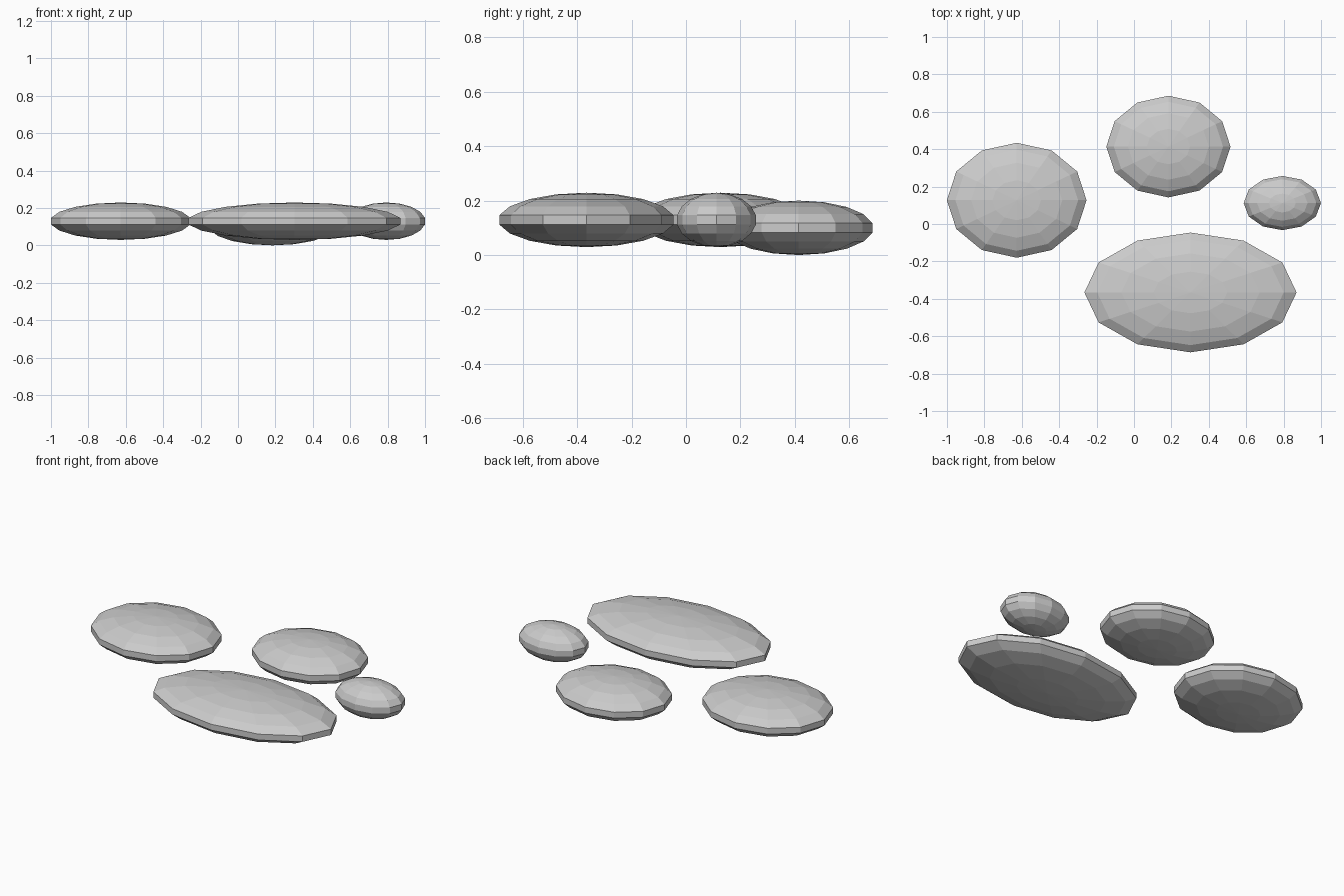
import bpy

if "Cube" in bpy.data.objects:
    bpy.data.objects.remove(bpy.data.objects["Cube"])


def stone(name, centre, half_size):
    """Flat-shaded, flattened low-poly sphere; an odd ring count gives a rim band."""
    bpy.ops.mesh.primitive_uv_sphere_add(segments=12, ring_count=9, radius=1, location=centre)
    obj = bpy.context.object
    obj.name = name
    obj.scale = half_size
    bpy.ops.object.transform_apply(location=False, rotation=False, scale=True)
    bpy.ops.object.shade_flat()
    return obj


# Four separate flat stones
stone("left_stone", (-0.627, 0.127, 0.129), (0.379, 0.312, 0.1))
stone("back_stone", (0.184, 0.414, 0.1), (0.337, 0.276, 0.1))
stone("front_stone", (0.302, -0.366, 0.129), (0.576, 0.325, 0.1))
stone("right_stone", (0.793, 0.112, 0.129), (0.21, 0.147, 0.1))
